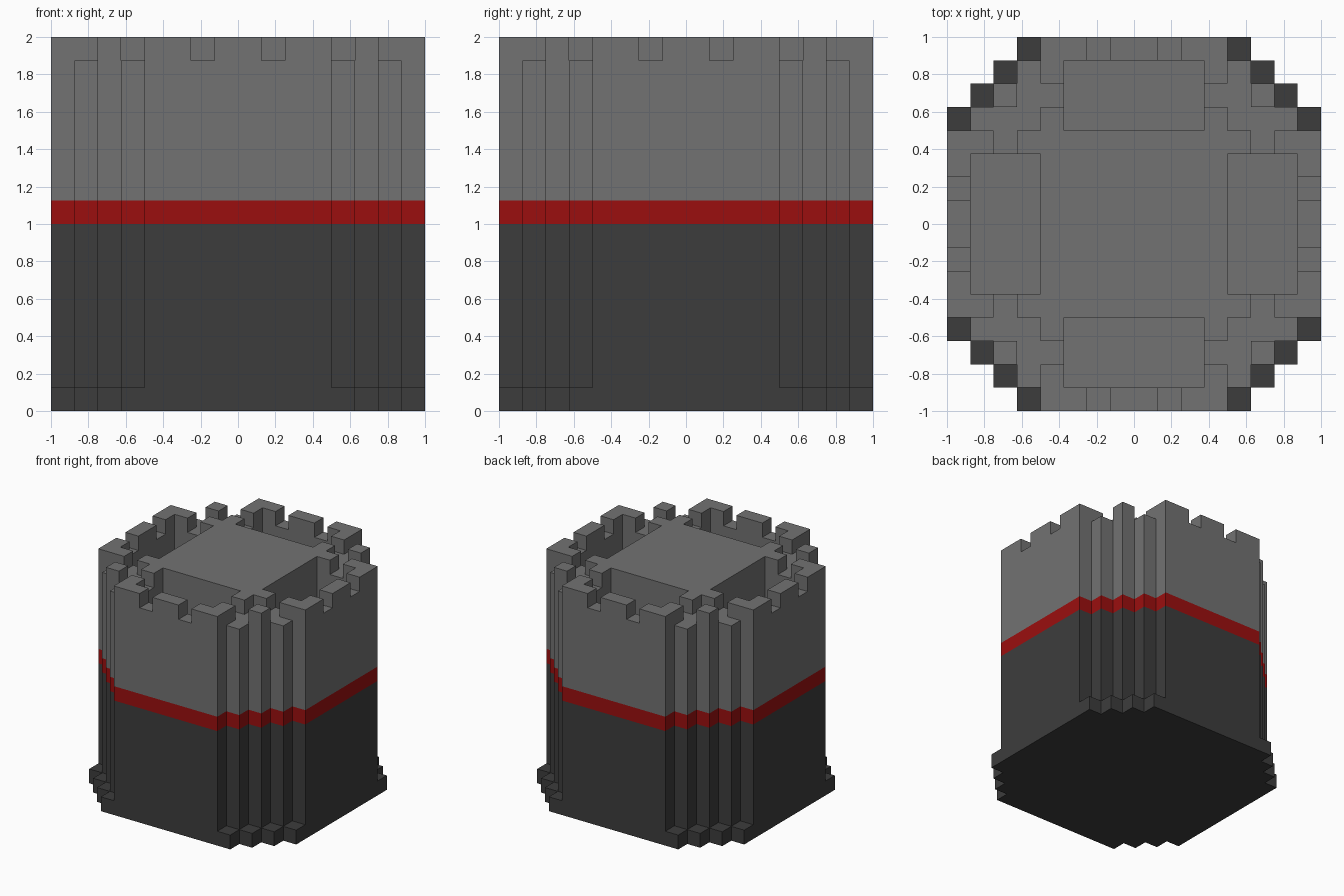
import bpy, bmesh
from mathutils import Matrix
from math import radians

cube = bpy.data.objects.get("Cube")
if cube:
    bpy.data.objects.remove(cube, do_unlink=True)


def material(name, rgb):
    m = bpy.data.materials.new(name)
    m.use_nodes = True
    col = (*rgb, 1.0)
    m.diffuse_color = col
    bsdf = m.node_tree.nodes["Principled BSDF"]
    bsdf.inputs["Base Color"].default_value = col
    bsdf.inputs["Roughness"].default_value = 0.9
    return m


dark = material("dark grey stone", (0.046, 0.046, 0.046))
red = material("red band", (0.33, 0.0048, 0.0048))
grey = material("grey stone", (0.17, 0.17, 0.17))


def turn(points, quarter):
    """Rotate 2D points by quarter turns about the centre."""
    for _ in range(quarter):
        points = [(-y, x) for x, y in points]
    return points


def prism(name, outline, levels, mats=()):
    """Stack one outline through the given heights and cap both ends."""
    bm = bmesh.new()
    rings = [[bm.verts.new((x, y, z)) for x, y in outline] for z in levels]
    n = len(outline)
    for lo, hi in zip(rings, rings[1:]):
        for i in range(n):
            j = (i + 1) % n
            bm.faces.new((lo[i], lo[j], hi[j], hi[i]))
    bm.faces.new(rings[0][::-1])
    bm.faces.new(rings[-1])
    bmesh.ops.recalc_face_normals(bm, faces=bm.faces)
    me = bpy.data.meshes.new(name)
    bm.to_mesh(me)
    bm.free()
    for m in mats:
        me.materials.append(m)
    ob = bpy.data.objects.new(name, me)
    bpy.context.collection.objects.link(ob)
    return ob


def cut(target, outline, bottom):
    """Cut an upright prism out of the target, from bottom to above the top."""
    cutter = prism("cutter", outline, (bottom, 2.1))
    cutter.hide_render = True
    mod = target.modifiers.new("cut", "BOOLEAN")
    mod.operation = "DIFFERENCE"
    mod.solver = "EXACT"
    mod.object = cutter
    bpy.context.view_layer.objects.active = target
    bpy.ops.object.modifier_apply(modifier=mod.name)
    bpy.data.objects.remove(cutter, do_unlink=True)


def rect(x0, x1, y0, y1):
    return [(x0, y0), (x1, y0), (x1, y1), (x0, y1)]


def stepped_outline(half, steps):
    """Square with stair-stepped corners; half is the half width of a flat side."""
    u = 0.125
    quarter = [(1, half)]
    for k in range(1, steps + 1):
        quarter += [(1 - k * u, half + (k - 1) * u), (1 - k * u, half + k * u)]
    return [p for q in range(4) for p in turn(quarter, q)]


# Foot slab, one step wider at the corners
prism("foot_slab", stepped_outline(0.625, 3), (0, 0.125), (dark,))

# Tower body in three colour zones
tower = prism("tower_body", stepped_outline(0.5, 4), (0.125, 1.0, 1.125, 2.0),
              (dark, red, grey))

# Corner walkway with two openings towards the pits
corner = [(0.35, 0.625), (0.5, 0.625), (0.5, 0.5), (0.625, 0.5), (0.625, 0.35),
          (0.75, 0.35), (0.75, 0.5), (0.875, 0.5), (0.9, 0.65), (0.75, 0.625),
          (0.625, 0.625), (0.625, 0.75), (0.65, 0.9), (0.5, 0.875), (0.5, 0.75),
          (0.35, 0.75)]

for q in range(4):
    # Sunken pit behind each wall
    cut(tower, turn(rect(-0.375, 0.375, 0.5, 0.875), q), 1.5)
    # Gaps between the battlements
    for x in (-0.25, 0.125):
        cut(tower, turn(rect(x, x + 0.125, 0.85, 1.05), q), 1.875)
    cut(tower, turn(corner, q), 1.875)

# Colour by height
for f in tower.data.polygons:
    z = f.center.z
    f.material_index = 0 if z < 1.0 else 1 if z < 1.125 else 2
